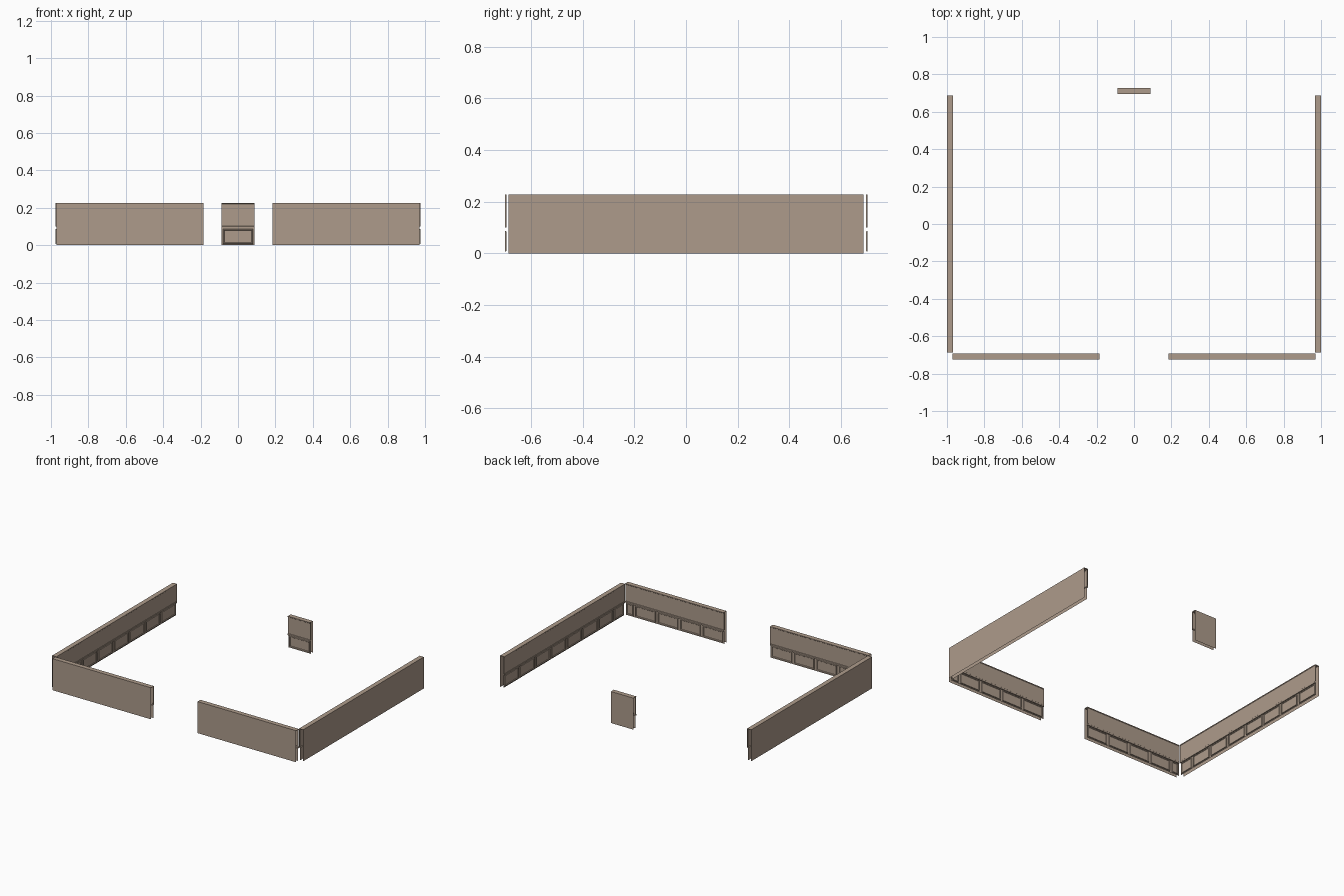
import bpy, bmesh
from mathutils import Vector

if "Cube" in bpy.data.objects:
    bpy.data.objects.remove(bpy.data.objects["Cube"])

DEPTH, TOP, PITCH = 0.033, 0.227, 0.179

plaster = bpy.data.materials.new("warm_plaster")
plaster.diffuse_color = (0.42, 0.33, 0.26, 1)
plaster.use_nodes = True
plaster.node_tree.nodes["Principled BSDF"].inputs["Base Color"].default_value = plaster.diffuse_color

# wall cross-section (depth from the outer face, height): inner side, cap, outer side
PROFILE = [(.025, 0), (.025, .09), (DEPTH, .09), (DEPTH, .1), (.031, .102),
           (.031, .22), (DEPTH, .222), (DEPTH, TOP), (0, TOP), (0, 0)]


def finish(name, bm):
    mesh = bpy.data.meshes.new(name)
    bm.to_mesh(mesh)
    bm.free()
    mesh.materials.append(plaster)
    bpy.context.collection.objects.link(bpy.data.objects.new(name, mesh))


def build_wall(name, start, inward, length, full_from_start):
    """Open-ended panelled wall; it runs along inward x up from start."""
    start, inward = Vector(start), Vector(inward)
    along = inward.cross(Vector((0, 0, 1)))

    def point(bm, u, d, z):
        return bm.verts.new(start + along * u + inward * d + Vector((0, 0, z)))

    # wall shell
    bm = bmesh.new()
    a = [point(bm, 0, d, z) for d, z in PROFILE]
    b = [point(bm, length, d, z) for d, z in PROFILE]
    for i in range(len(PROFILE) - 1):
        bm.faces.new((a[i], a[i + 1], b[i + 1], b[i]))
    # end strips of the upper board
    corners = [(.025, .1), (.025, TOP), (.031, TOP), (.031, .1)]
    bm.faces.new([point(bm, 0, d, z) for d, z in corners])
    bm.faces.new([point(bm, length, d, z) for d, z in reversed(corners)])
    finish(name, bm)

    # framed panels, with one narrow panel at the corner end
    bm = bmesh.new()
    pos = 0
    while length - pos > 0.03:
        width = min(PITCH, length - pos)
        u0 = pos if full_from_start else length - pos - width
        u1 = u0 + width
        pos += width
        loops = []
        for inset, d in [(0, .025), (.002, .031), (.005, .031), (.008, .027)]:
            m = .009 + inset
            l, r, lo, hi = u0 + m, u1 - m, .007 + inset, .087 - inset
            loops.append([point(bm, u, d, z) for u, z in
                          [(l, lo), (l, hi), (r, hi), (r, lo)]])
        for p, q in zip(loops, loops[1:]):
            for i in range(4):
                j = (i + 1) % 4
                bm.faces.new((p[i], p[j], q[j], q[i]))
        bm.faces.new(loops[-1])
    finish(name + "_panels", bm)


# side walls
build_wall("right_wall", (1, -.687, 0), (-1, 0, 0), 1.374, False)
build_wall("left_wall", (-1, .687, 0), (1, 0, 0), 1.374, True)
# front walls either side of the opening
build_wall("front_left_wall", (-.97, -.725, 0), (0, 1, 0), .785, False)
build_wall("front_right_wall", (.185, -.725, 0), (0, 1, 0), .785, True)
# short back wall
build_wall("back_wall", (PITCH / 2, .727, 0), (0, -1, 0), PITCH, True)
